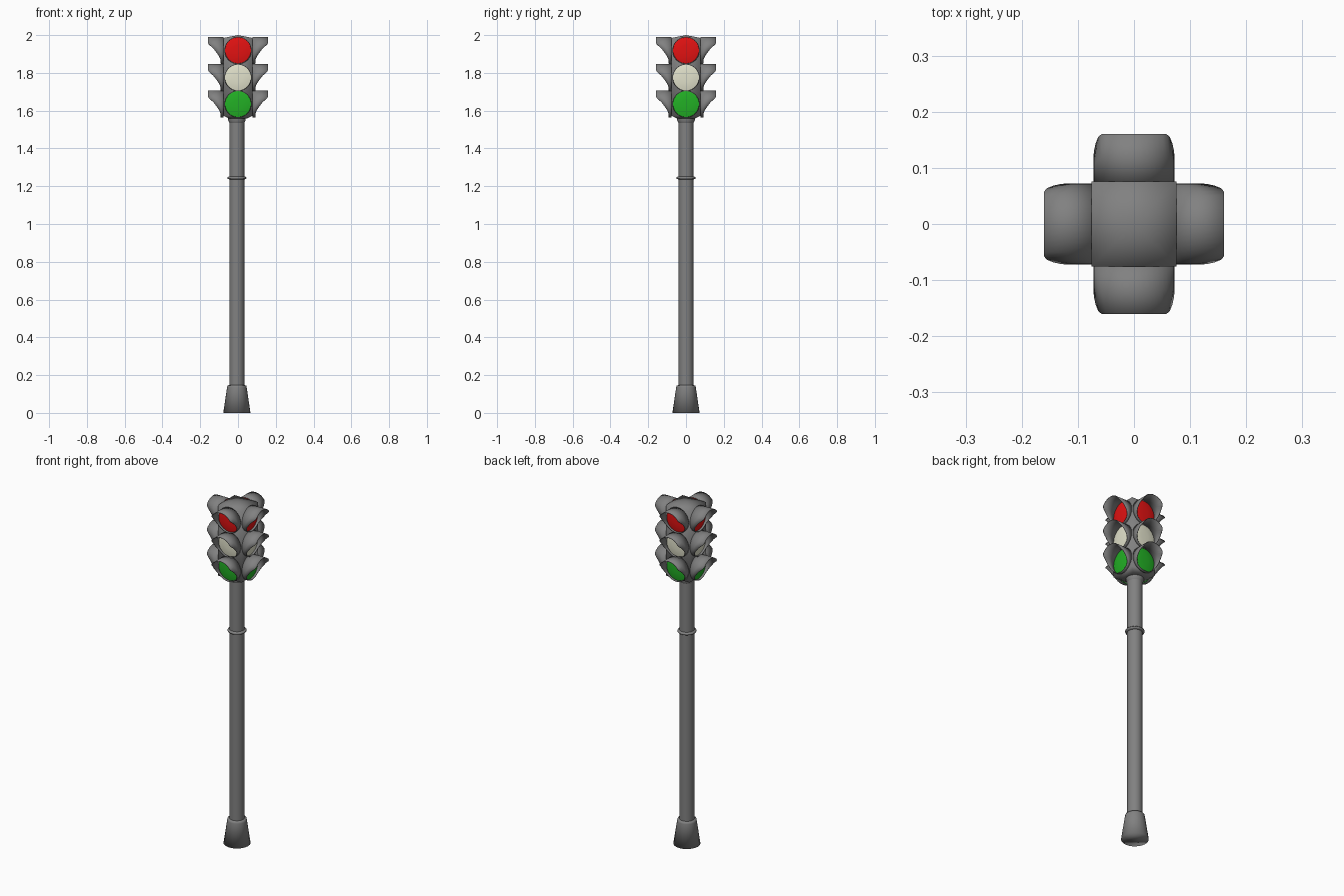
import bpy, bmesh
from math import sin, cos, radians, tau
from mathutils import Matrix, Vector

if "Cube" in bpy.data.objects:
    bpy.data.objects.remove(bpy.data.objects["Cube"])

POLE_X = -0.006
LIGHTS = [("red", 1.919, (0.77, 0.006, 0.006, 1)),
          ("pale", 1.775, (0.76, 0.76, 0.6, 1)),
          ("green", 1.635, (0.016, 0.43, 0.018, 1))]

# Dark grey paint for the metalwork
metal = bpy.data.materials.new("metal_grey")
metal.diffuse_color = (0.22, 0.22, 0.22, 1)
metal.use_nodes = True
metal.node_tree.nodes["Principled BSDF"].inputs["Base Color"].default_value = metal.diffuse_color


def finish(name, bm, mat=metal, angle=40):
    bmesh.ops.remove_doubles(bm, verts=bm.verts, dist=1e-5)
    bmesh.ops.recalc_face_normals(bm, faces=bm.faces)
    me = bpy.data.meshes.new(name)
    bm.to_mesh(me)
    bm.free()
    ob = bpy.data.objects.new(name, me)
    bpy.context.collection.objects.link(ob)
    me.materials.append(mat)
    bpy.ops.object.select_all(action='DESELECT')
    ob.select_set(True)
    bpy.context.view_layer.objects.active = ob
    bpy.ops.object.shade_smooth_by_angle(angle=radians(angle))
    return ob


def skin(bm, rings):
    """Bridge closed rings of points in order."""
    rows = [[bm.verts.new(p) for p in r] for r in rings]
    for a, b in zip(rows, rows[1:]):
        for i in range(len(a)):
            j = (i + 1) % len(a)
            bm.faces.new((a[i], a[j], b[j], b[i]))
    return rows


def lathe(name, profile, n=24, angle=40):
    bm = bmesh.new()
    rows = skin(bm, [[(POLE_X + r * cos(tau * i / n), r * sin(tau * i / n), z)
                      for i in range(n)] for r, z in profile])
    bm.faces.new(rows[0])
    bm.faces.new(rows[-1])
    return finish(name, bm, angle=angle)


# Base, pole and collars
lathe("base", [(0.072, 0), (0.052, 0.135), (0.05, 0.145), (0.04, 0.147)], angle=120)
lathe("pole", [(0.04, 0.12), (0.04, 1.57)])
lathe("pole_ring", [(0.04, 1.236), (0.049, 1.239), (0.051, 1.244), (0.049, 1.249), (0.04, 1.252)], angle=80)
lathe("neck_collar", [(0.04, 1.536), (0.047, 1.55), (0.047, 1.575)])

# Square housing with a shallow pyramid roof, softly shaded over its edges
bm = bmesh.new()
rows = skin(bm, [[(x * h, y * h, z) for x, y in ((-1, -1), (1, -1), (1, 1), (-1, 1))]
                 for h, z in ((0.045, 1.558), (0.076, 1.572), (0.076, 1.985))])
bm.faces.new(rows[0])
apex = bm.verts.new((0, 0, 2.0))
for i in range(4):
    bm.faces.new((rows[-1][i], rows[-1][(i + 1) % 4], apex))
finish("housing", bm, angle=120)

# Hood reach for a given height above the lamp centre
CUT = [(-0.08, 0.091), (-0.05, 0.092), (-0.025, 0.104), (0.01, 0.13), (0.038, 0.16), (0.08, 0.16)]


def reach(h):
    for (h0, d0), (h1, d1) in zip(CUT, CUT[1:]):
        if h <= h1:
            return d0 + (d1 - d0) * (h - h0) / (h1 - h0)
    return CUT[-1][1]


def hood(name, z, turn):
    n, r = 40, 0.072
    bm = bmesh.new()
    rings = []
    for t in (0, 0.5, 1):
        ring = []
        for i in range(n):
            a = tau * i / n
            h = r * cos(a)
            ring.append(turn @ Vector((r * sin(a), -(0.0755 + t * (reach(h) - 0.0755)), z + h)))
        rings.append(ring)
    skin(bm, rings)
    ob = finish(name, bm)
    mod = ob.modifiers.new("thickness", 'SOLIDIFY')
    mod.thickness = 0.003
    mod.offset = -1


def lens(name, z, turn, mat):
    n = 32
    bm = bmesh.new()
    rows = skin(bm, [[turn @ Vector((r * sin(tau * i / n), -d, z + r * cos(tau * i / n)))
                      for i in range(n)]
                     for r, d in ((0.0685, 0.0755), (0.0685, 0.080), (0.05, 0.084), (0.025, 0.086))])
    bm.faces.new(rows[-1])
    finish(name, bm, mat)


# Three lamps on each of the four sides
for label, z, colour in LIGHTS:
    mat = bpy.data.materials.new(label + "_lens")
    mat.diffuse_color = colour
    mat.use_nodes = True
    mat.node_tree.nodes["Principled BSDF"].inputs["Base Color"].default_value = mat.diffuse_color
    for k, side in enumerate(("front", "right", "back", "left")):
        turn = Matrix.Rotation(tau * k / 4, 3, 'Z')
        hood(f"{label}_hood_{side}", z, turn)
        lens(f"{label}_lens_{side}", z, turn, mat)
